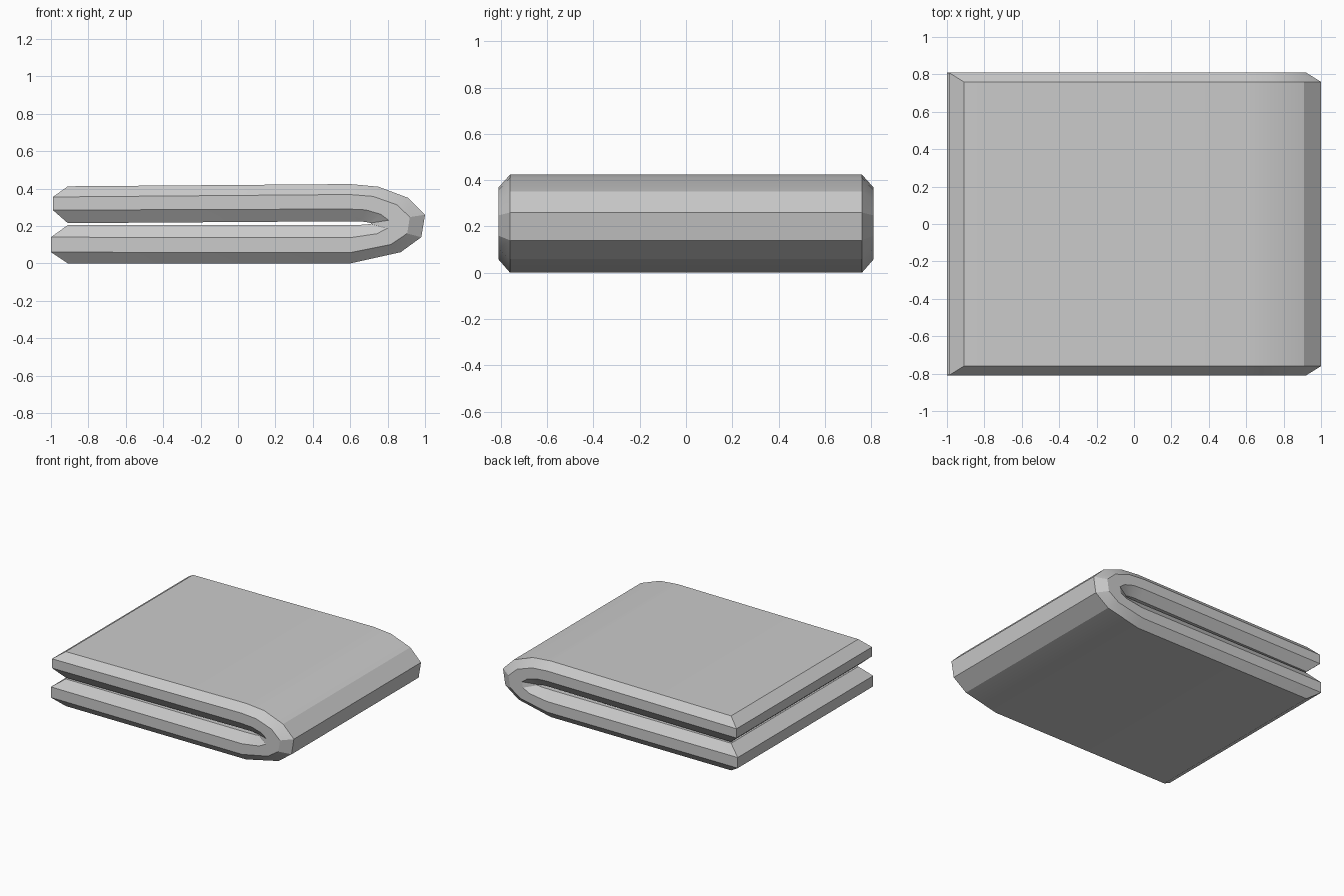
import bpy
import bmesh
from math import radians
from mathutils import Vector

cube = bpy.data.objects.get("Cube")
if cube:
    bpy.data.objects.remove(cube, do_unlink=True)

# Plain cloth colour
cloth = bpy.data.materials.new("grey cloth")
cloth.use_nodes = True
grey = (0.6, 0.6, 0.6, 1)
cloth.diffuse_color = grey
cloth.node_tree.nodes["Principled BSDF"].inputs["Base Color"].default_value = grey

HALF, RIM = 0.76, 0.81          # flat half width, bevelled half width
BAND = (0.28, 0.67)             # rim position through the thickness

# Fold path: outer (x, z) and inner (x, z) at each station, bottom to top
STATIONS = [
    ((-0.91, 0.0), (-0.91, 0.205)),
    ((0.60, 0.0), (0.60, 0.205)),
    ((0.87, 0.06), (0.68, 0.207)),
    ((0.98, 0.14), (0.71, 0.211)),
    ((1.0, 0.26), (0.71, 0.216)),
    ((0.91, 0.35), (0.69, 0.220)),
    ((0.75, 0.41), (0.65, 0.225)),
    ((0.60, 0.424), (0.58, 0.225)),
    ((-0.91, 0.412), (-0.91, 0.215)),
]
# Blunt rims of the two open ends, outer then inner
TIPS = {0: ((-1.0, 0.06), (-1.0, 0.14)),
        len(STATIONS) - 1: ((-0.99, 0.355), (-0.99, 0.285))}

bm = bmesh.new()


def vert(p, y):
    return bm.verts.new((p[0], y, p[1]))


# Eight-sided ring at each station, bevelled on both sides
rings = []
for i, (outer, inner) in enumerate(STATIONS):
    o, n = Vector(outer), Vector(inner)
    a, b = TIPS.get(i, [o.lerp(n, t) for t in BAND])
    rings.append([vert(p, y) for p, y in (
        (o, -HALF), (o, HALF), (a, RIM), (b, RIM),
        (n, HALF), (n, -HALF), (b, -RIM), (a, -RIM))])

for r, s in zip(rings, rings[1:]):
    for k in range(8):
        m = (k + 1) % 8
        bm.faces.new((r[k], r[m], s[m], s[k]))

# Open ends: flat rim with a bevel above and below
for r in (rings[0], rings[-1]):
    for quad in ((0, 1, 2, 7), (7, 2, 3, 6), (6, 3, 4, 5)):
        bm.faces.new([r[k] for k in quad])

bmesh.ops.recalc_face_normals(bm, faces=bm.faces)
mesh = bpy.data.meshes.new("folded_cloth")
bm.to_mesh(mesh)
bm.free()
mesh.materials.append(cloth)

folded_cloth = bpy.data.objects.new("folded_cloth", mesh)
bpy.context.collection.objects.link(folded_cloth)
bpy.context.view_layer.objects.active = folded_cloth
folded_cloth.select_set(True)
bpy.ops.object.shade_smooth_by_angle(angle=radians(20))
